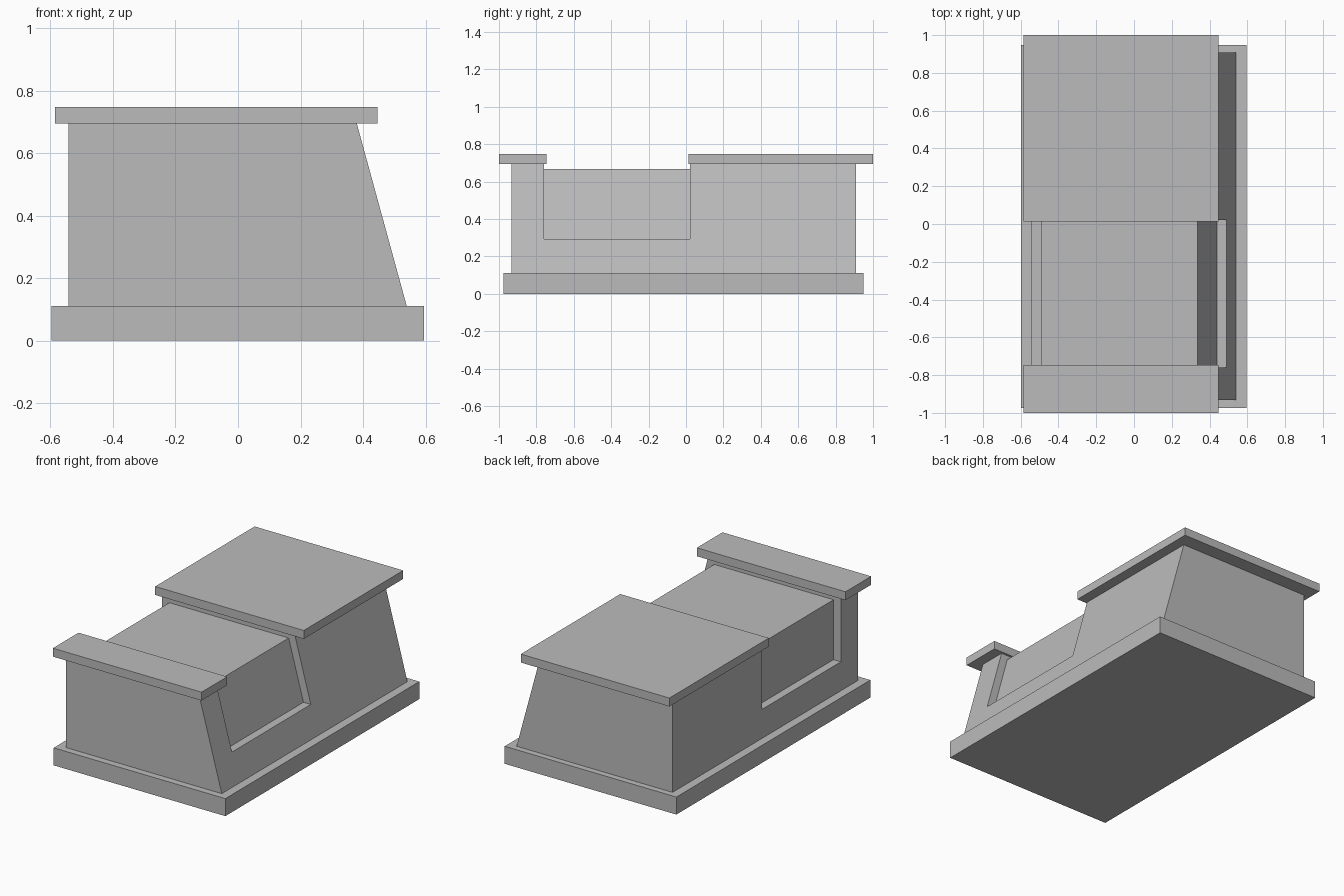
import bpy

cube = bpy.data.objects.get("Cube")
if cube:
    bpy.data.objects.remove(cube, do_unlink=True)

grey = bpy.data.materials.new("plain grey")
grey.use_nodes = True
colour = (0.5, 0.5, 0.5, 1)
grey.diffuse_color = colour
grey.node_tree.nodes["Principled BSDF"].inputs["Base Color"].default_value = colour


def prism(name, profile, y0, y1):
    """Extrude an x-z profile (anticlockwise from the front) from y0 to y1."""
    n = len(profile)
    verts = [(x, y, z) for y in (y0, y1) for x, z in profile]
    faces = [tuple(range(n)), tuple(reversed(range(n, 2 * n)))]
    faces += [(i, i + n, (i + 1) % n + n, (i + 1) % n) for i in range(n)]
    mesh = bpy.data.meshes.new(name)
    mesh.from_pydata(verts, [], faces)
    mesh.materials.append(grey)
    obj = bpy.data.objects.new(name, mesh)
    bpy.context.collection.objects.link(obj)
    return obj


def slab(name, x0, x1, y0, y1, z0, z1):
    return prism(name, [(x0, z0), (x1, z0), (x1, z1), (x0, z1)], y0, y1)


def slope_x(z):
    """Position of the slanted left wall at height z."""
    return 0.54 - 0.16 * (z - BASE_TOP) / (BODY_TOP - BASE_TOP)


def sloped(name, inset, y0, y1, z0, z1):
    left = -0.543 + inset
    return prism(name, [(left, z0), (slope_x(z0) - inset, z0),
                        (slope_x(z1) - inset, z1), (left, z1)], y0, y1)


BASE_TOP, BODY_TOP, CAP_TOP = 0.11, 0.695, 0.748
NOTCH_FRONT, NOTCH_BACK, NOTCH_FLOOR = -0.76, 0.022, 0.292

# Plinth and slanted body
slab("base", -0.597, 0.595, -0.975, 0.948, 0, BASE_TOP)
body = sloped("body", 0, -0.932, 0.909, BASE_TOP, BODY_TOP)

# Notch across the body
cutter = slab("notch_cutter", -1, 1, NOTCH_FRONT, NOTCH_BACK, NOTCH_FLOOR, 1)
cutter.hide_render = True
cut = body.modifiers.new("notch", "BOOLEAN")
cut.operation = "DIFFERENCE"
cut.solver = "EXACT"
cut.object = cutter
bpy.context.view_layer.objects.active = body
bpy.ops.object.modifier_apply(modifier=cut.name)
bpy.data.objects.remove(cutter, do_unlink=True)

# Recessed block filling the notch
sloped("recessed_block", 0.051, NOTCH_FRONT, NOTCH_BACK, NOTCH_FLOOR, 0.668)

# Overhanging caps
for name, y0, y1 in (("front_cap", -1, -0.746), ("back_cap", 0.014, 1)):
    slab(name, -0.585, 0.447, y0, y1, BODY_TOP, CAP_TOP)
